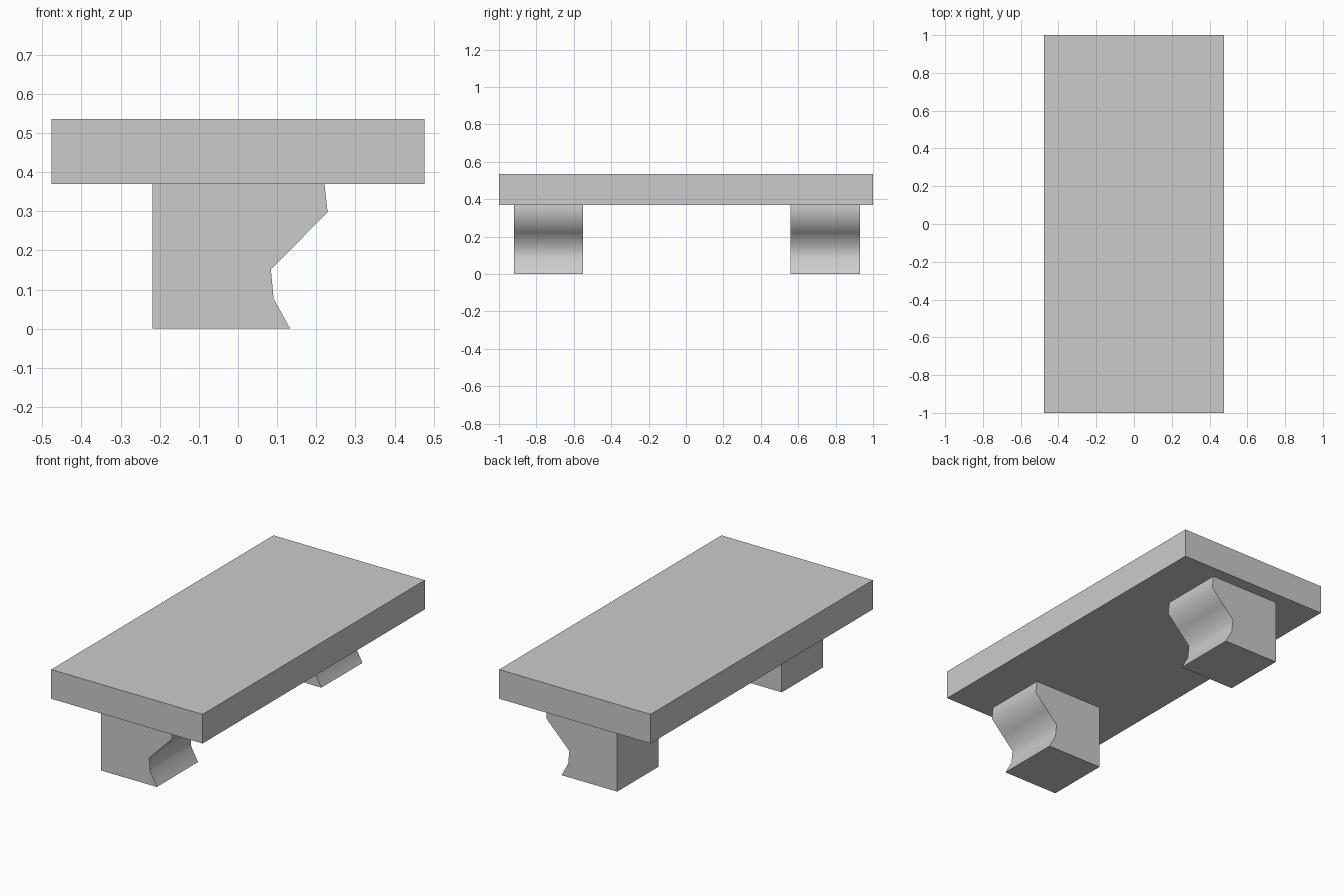
import bpy, bmesh, math

if "Cube" in bpy.data.objects:
    bpy.data.objects.remove(bpy.data.objects["Cube"])

# Carved leg outline in x, z
LEG_PROFILE = [(-0.218, 0), (0.133, 0), (0.091, 0.077), (0.084, 0.151),
               (0.155, 0.223), (0.229, 0.298), (0.221, 0.37), (-0.218, 0.37)]


def extrude_profile(name, profile, y0, y1):
    bm = bmesh.new()
    face = bm.faces.new([bm.verts.new((x, y0, z)) for x, z in profile])
    out = bmesh.ops.extrude_face_region(bm, geom=[face])
    verts = [v for v in out["geom"] if isinstance(v, bmesh.types.BMVert)]
    bmesh.ops.translate(bm, verts=verts, vec=(0, y1 - y0, 0))
    bmesh.ops.recalc_face_normals(bm, faces=bm.faces[:])
    mesh = bpy.data.meshes.new(name)
    bm.to_mesh(mesh)
    bm.free()
    obj = bpy.data.objects.new(name, mesh)
    bpy.context.collection.objects.link(obj)
    return obj


# Seat slab
extrude_profile("seat", [(-0.477, 0.37), (0.477, 0.37), (0.477, 0.536), (-0.477, 0.536)], -1, 1)

# Two legs, smooth along the carved side only
for name, y0, y1 in (("front_leg", -0.92, -0.55), ("back_leg", 0.56, 0.93)):
    leg = extrude_profile(name, LEG_PROFILE, y0, y1)
    bpy.ops.object.select_all(action='DESELECT')
    leg.select_set(True)
    bpy.context.view_layer.objects.active = leg
    bpy.ops.object.shade_smooth_by_angle(angle=math.radians(65))
